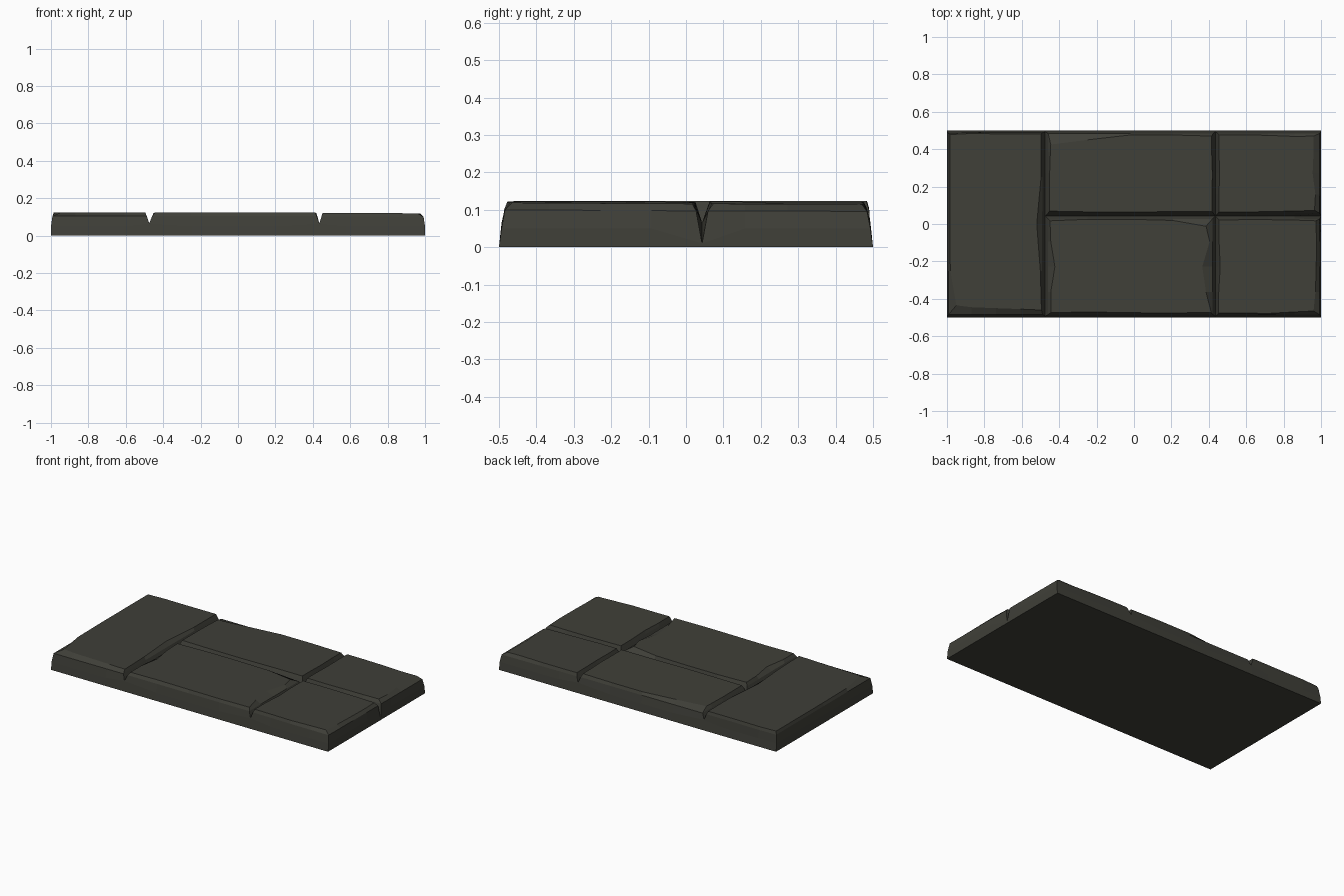
import bpy, bmesh
from mathutils import Vector

if "Cube" in bpy.data.objects:
    bpy.data.objects.remove(bpy.data.objects["Cube"])

stone_mat = bpy.data.materials.new("dark olive stone")
stone_mat.diffuse_color = (0.05, 0.05, 0.04, 1)
stone_mat.use_nodes = True
stone_mat.node_tree.nodes["Principled BSDF"].inputs["Base Color"].default_value = stone_mat.diffuse_color

XL, XR, YM = -0.475, 0.435, 0.043      # groove lines
INWARD = [(0, 1), (-1, 0), (0, -1), (1, 0)]   # front, right, back, left


def groove_z(p):
    # grooves are shallow, but run out to the ground at the right end
    return 0.01 if p.x > 0.99 and abs(p.y - YM) < 0.01 else 0.065


def build_stone(name, x0, x1, y0, y1, height, tilt, insets):
    """Worn paving stone; insets give the top edge wear, counter-clockwise from the front left."""
    corners = [Vector(c) for c in ((x0, y0), (x1, y0), (x1, y1), (x0, y1))]
    outer = [y0 < -0.49, x1 > 0.99, y1 > 0.49, x0 < -0.99]
    centre = (corners[0] + corners[2]) / 2
    bm = bmesh.new()
    rings = [[], [], [], []]
    for side in range(4):
        a, b = corners[side], corners[(side + 1) % 4]
        for i in range(4):
            foot = a.lerp(b, i / 4)
            active = [(side, insets[side][i])]
            if i == 0:
                active.append(((side - 1) % 4, insets[side - 1][4]))
            floor, shoulder, top = foot.copy(), foot.copy(), foot.copy()
            for s, amount in active:
                n = Vector(INWARD[s])
                if outer[s] and s in (0, 2):
                    floor += n * 0.007
                limit = 0.016 if s in (0, 2) or not outer[s] else 0.008
                shoulder += n * min(amount * 0.65, limit)
                top += n * amount
            internal = any(not outer[s] for s, _ in active)
            zf = groove_z(foot) if internal else 0.05
            d = top - centre
            zt = height + tilt[0] * d.x + tilt[1] * d.y
            for ring, p, z in zip(rings, (foot, floor, shoulder, top),
                                  (0, zf, zt - 0.019, zt)):
                ring.append(bm.verts.new((p.x, p.y, z)))
    # walls: the buried part between neighbouring stones is left out
    for level in range(3):
        lo, hi = rings[level], rings[level + 1]
        for k in range(16):
            if level == 0 and not outer[k // 4]:
                continue
            j = (k + 1) % 16
            bm.faces.new((lo[k], lo[j], hi[j], hi[k]))
    bm.faces.new(rings[3])
    bm.faces.new(rings[0][::-1])
    mesh = bpy.data.meshes.new(name)
    bm.to_mesh(mesh)
    bm.free()
    mesh.materials.append(stone_mat)
    ob = bpy.data.objects.new(name, mesh)
    bpy.context.collection.objects.link(ob)


# long stone across the left end
build_stone("left_stone", -1, XL, -0.5, 0.5, 0.123, (0.002, 0), [
    (.065, .055, .05, .045, .04), (.02, .026, .045, .022, .022),
    (.018, .018, .018, .016, .022), (.015, .015, .015, .018, .05)])
# two middle stones
build_stone("middle_back_stone", XL, XR, YM, 0.5, 0.121, (0, -0.004), [
    (.026, .022, .02, .024, .024), (.018, .018, .016, .02, .02),
    (.03, .024, .024, .05, .075), (.03, .028, .024, .024, .024)])
build_stone("middle_front_stone", XL, XR, -0.5, YM, 0.122, (0, -0.003), [
    (.026, .03, .026, .024, .028), (.022, .05, .07, .03, .05),
    (.055, .024, .018, .018, .026), (.026, .03, .052, .03, .03)])
# two right-hand stones
build_stone("right_back_stone", XR, 1, YM, 0.5, 0.117, (-0.006, -0.004), [
    (.022, .02, .024, .026, .03), (.035, .03, .045, .04, .04),
    (.03, .032, .026, .024, .024), (.02, .02, .022, .02, .02)])
build_stone("right_front_stone", XR, 1, -0.5, YM, 0.119, (-0.006, -0.006), [
    (.024, .024, .022, .03, .035), (.04, .03, .026, .024, .028),
    (.026, .022, .02, .02, .022), (.02, .02, .026, .018, .018)])
